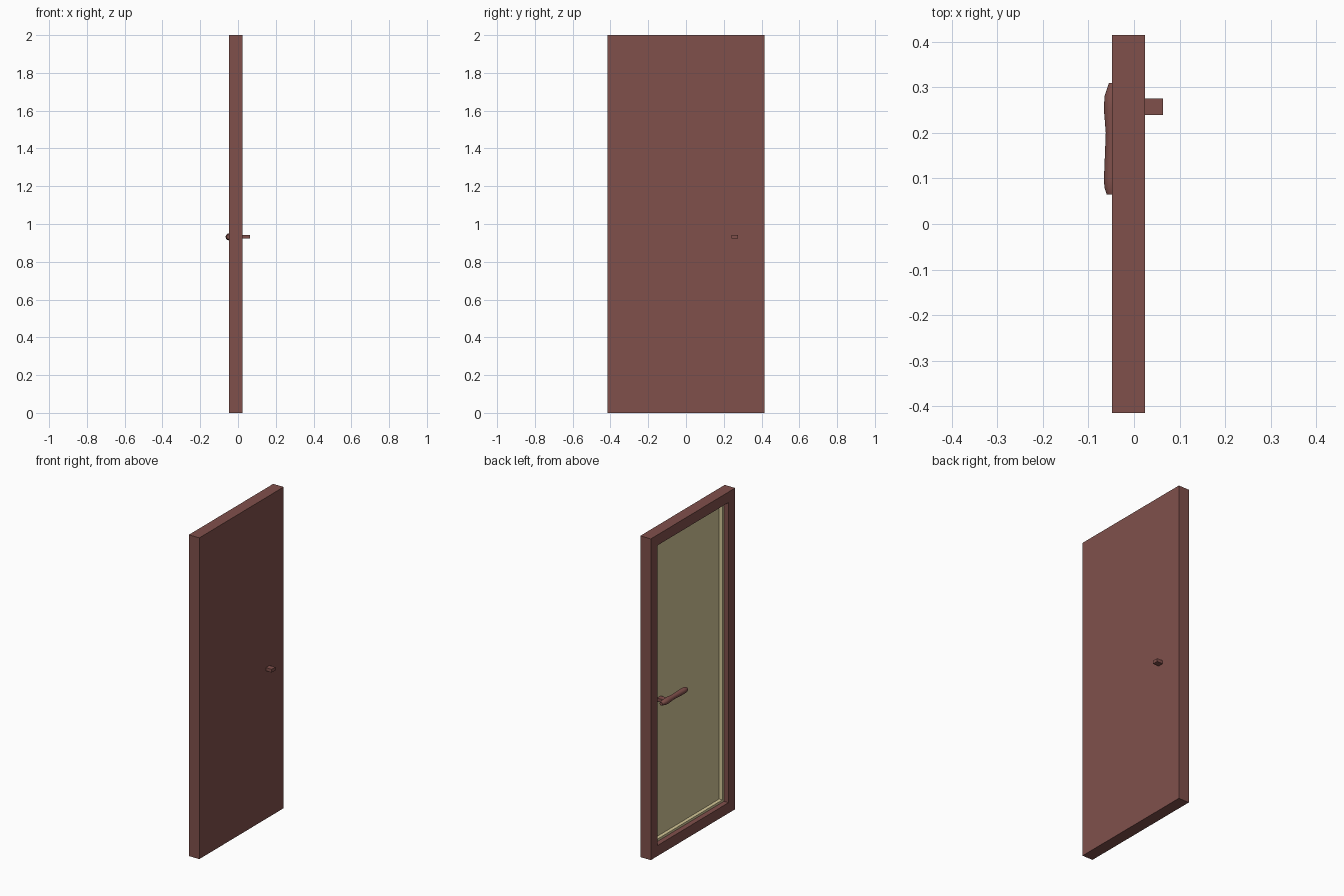
import bpy, bmesh
from math import cos, sin, pi
from mathutils import Vector

cube = bpy.data.objects.get("Cube")
if cube:
    bpy.data.objects.remove(cube, do_unlink=True)


def make_material(name, srgb):
    color = [((c / 255 + 0.055) / 1.055) ** 2.4 for c in srgb] + [1]
    mat = bpy.data.materials.new(name)
    mat.use_nodes = True
    mat.diffuse_color = color
    mat.node_tree.nodes["Principled BSDF"].inputs["Base Color"].default_value = color
    return mat


brown = make_material("brown wood", (128, 80, 75))
cream = make_material("cream panel", (213, 200, 152))


def make_object(name, bm, mats):
    bmesh.ops.recalc_face_normals(bm, faces=bm.faces)
    mesh = bpy.data.meshes.new(name)
    bm.to_mesh(mesh)
    bm.free()
    for mat in mats:
        mesh.materials.append(mat)
    obj = bpy.data.objects.new(name, mesh)
    bpy.context.collection.objects.link(obj)
    return obj


def add_box(bm, low, high):
    low, high = Vector(low), Vector(high)
    verts = bmesh.ops.create_cube(bm, size=1)["verts"]
    bmesh.ops.scale(bm, vec=high - low, verts=verts)
    bmesh.ops.translate(bm, vec=(low + high) / 2, verts=verts)


FRONT, BACK = -0.048, 0.024

# Door leaf: inset frame, brown reveal, cream ledge and sunken cream panel
bm = bmesh.new()
add_box(bm, (FRONT, -0.415, 0), (BACK, 0.415, 2))
panel = min(bm.faces, key=lambda f: f.calc_center_median().x)


def step(width, depth, index):
    """Inset the panel face, or sink it straight in, and paint the new rim."""
    if width:
        rim = bmesh.ops.inset_region(bm, faces=[panel], thickness=width)["faces"]
    else:
        rim = bmesh.ops.inset_region(bm, faces=[panel], thickness=0)["faces"]
        for v in panel.verts:
            v.co.x += depth
    for f in rim:
        f.material_index = index


step(0.093, 0, 0)
step(0, 0.032, 0)
step(0.02, 0, 1)
step(0, 0.022, 1)
panel.material_index = 1
make_object("door_leaf", bm, [brown, cream])

# Square spindle through the leaf, ending in a stub on the plain side
bm = bmesh.new()
add_box(bm, (FRONT, 0.24, 0.922), (0.064, 0.276, 0.942))
make_object("handle_spindle", bm, [brown])

# Lever handle lofted along y: position, outer edge, radius
sections = [(0.31, -0.055, 0.010), (0.28, -0.065, 0.018), (0.25, -0.066, 0.019),
            (0.20, -0.062, 0.015), (0.10, -0.066, 0.018), (0.08, -0.065, 0.017),
            (0.065, -0.060, 0.012)]
SIDES = 12
bm = bmesh.new()
rings = []
for y, edge, r in sections:
    rings.append([bm.verts.new((edge + r + r * cos(2 * pi * i / SIDES), y,
                                0.932 + r * sin(2 * pi * i / SIDES)))
                  for i in range(SIDES)])
for a, b in zip(rings, rings[1:]):
    for i in range(SIDES):
        j = (i + 1) % SIDES
        bm.faces.new((a[i], a[j], b[j], b[i]))
bm.faces.new(rings[0])
bm.faces.new(rings[-1])
lever = make_object("lever_handle", bm, [brown])
bpy.context.view_layer.objects.active = lever
lever.select_set(True)
bpy.ops.object.shade_smooth_by_angle(angle=pi / 5)
